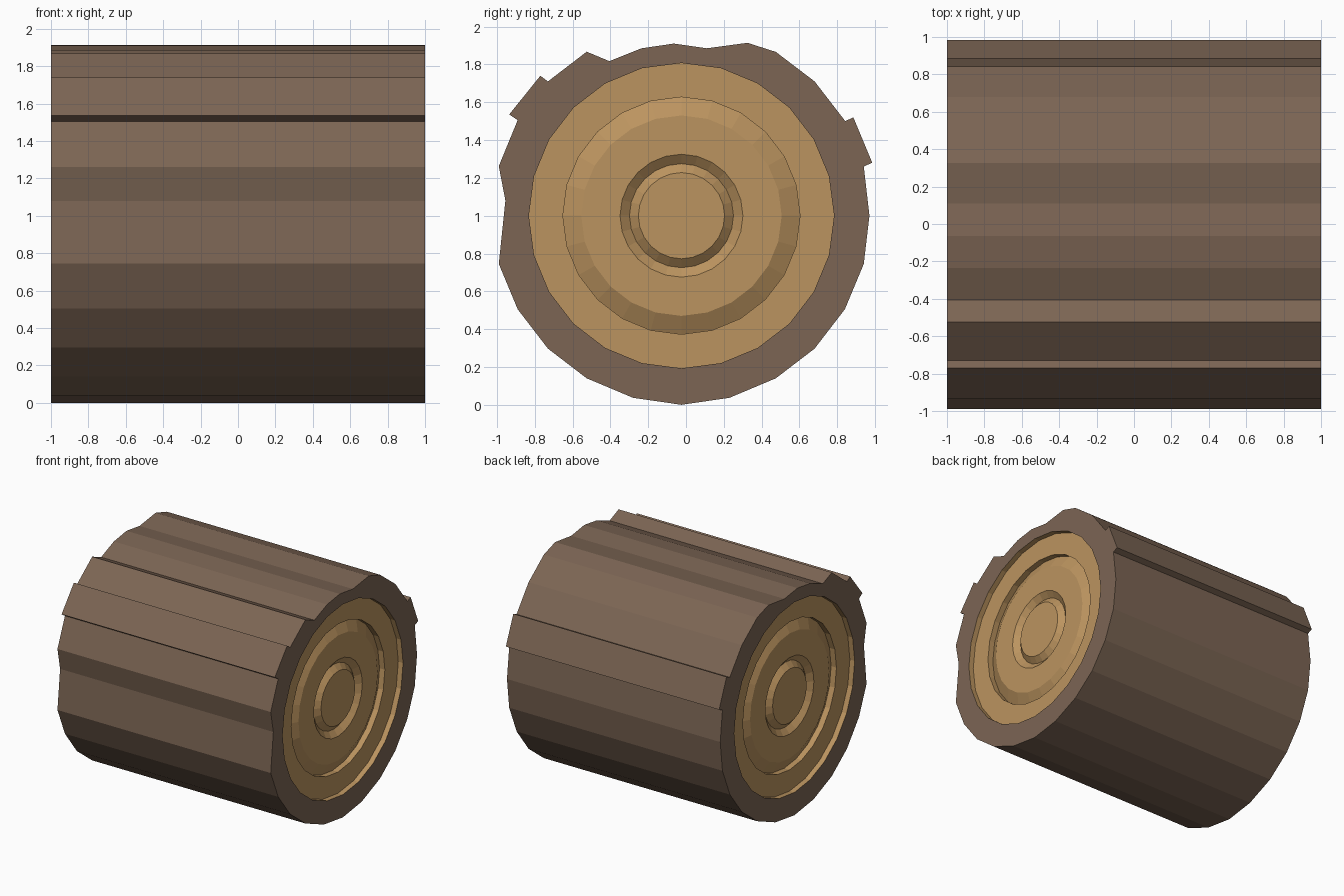
import bpy, bmesh, math

if "Cube" in bpy.data.objects:
    bpy.data.objects.remove(bpy.data.objects["Cube"])

CY, CZ, R, N = -0.024, 1.0, 0.807, 24


def material(name, color):
    m = bpy.data.materials.new(name)
    m.diffuse_color = (*color, 1)
    m.use_nodes = True
    m.node_tree.nodes["Principled BSDF"].inputs["Base Color"].default_value = m.diffuse_color
    return m


def add_object(name, bm, mat):
    me = bpy.data.meshes.new(name)
    bm.to_mesh(me)
    bm.free()
    me.materials.append(mat)
    ob = bpy.data.objects.new(name, me)
    bpy.context.collection.objects.link(ob)


def ring(bm, x, r):
    return [bm.verts.new((x, CY + r * math.cos(2 * math.pi * i / N),
                          CZ + r * math.sin(2 * math.pi * i / N))) for i in range(N)]


bark_mat = material("bark", (0.20, 0.13, 0.088))
wood_mat = material("wood", (0.50, 0.295, 0.115))

# Bark cross-section (y, z), counter-clockwise from the bottom
outline = [(-.024, 0), (.23, .037), (.475, .14), (.68, .297), (.84, .505),
           (.94, .745), (.97, 1.0), (.94, 1.26), (.985, 1.28), (.885, 1.52),
           (.842, 1.5), (.68, 1.71), (.475, 1.866), (.325, 1.914), (.11, 1.885),
           (-.065, 1.91), (-.235, 1.885), (-.405, 1.817), (-.525, 1.867),
           (-.73, 1.71), (-.77, 1.74), (-.935, 1.535), (-.89, 1.505),
           (-.99, 1.262), (-.955, 1.08), (-.99, .745), (-.89, .505),
           (-.73, .297), (-.525, .14), (-.28, .037)]

# Bark: ragged outer skin and the flat rim at both ends
bm = bmesh.new()
ends = {}
for s in (-1, 1):
    outer = [bm.verts.new((s, y, z)) for y, z in outline]
    ends[s] = outer
    edges = [bm.edges.new((loop[i - 1], loop[i]))
             for loop in (outer, ring(bm, s, R)) for i in range(len(loop))]
    bmesh.ops.triangle_fill(bm, edges=edges, use_beauty=True, normal=(s, 0, 0))
n = len(outline)
for i in range(n):
    j = (i + 1) % n
    bm.faces.new((ends[-1][i], ends[-1][j], ends[1][j], ends[1][i]))
bmesh.ops.recalc_face_normals(bm, faces=bm.faces)
add_object("bark", bm, bark_mat)

# Cut ends: recessed wood with two ring grooves, profile as (radius, x)
profile = [(R, 1.0), (R, .955), (.627, .955), (.627, .905), (.53, .955),
           (.325, .955), (.275, .915), (.228, .955)]
for s, name in ((-1, "left_cut_end"), (1, "right_cut_end")):
    bm = bmesh.new()
    rings = [ring(bm, s * x, r) for r, x in profile]
    for a, b in zip(rings, rings[1:]):
        for i in range(N):
            j = (i + 1) % N
            f = (a[i], a[j], b[j], b[i])
            bm.faces.new(f if s > 0 else f[::-1])
    bm.faces.new(rings[-1][::s])
    add_object(name, bm, wood_mat)
